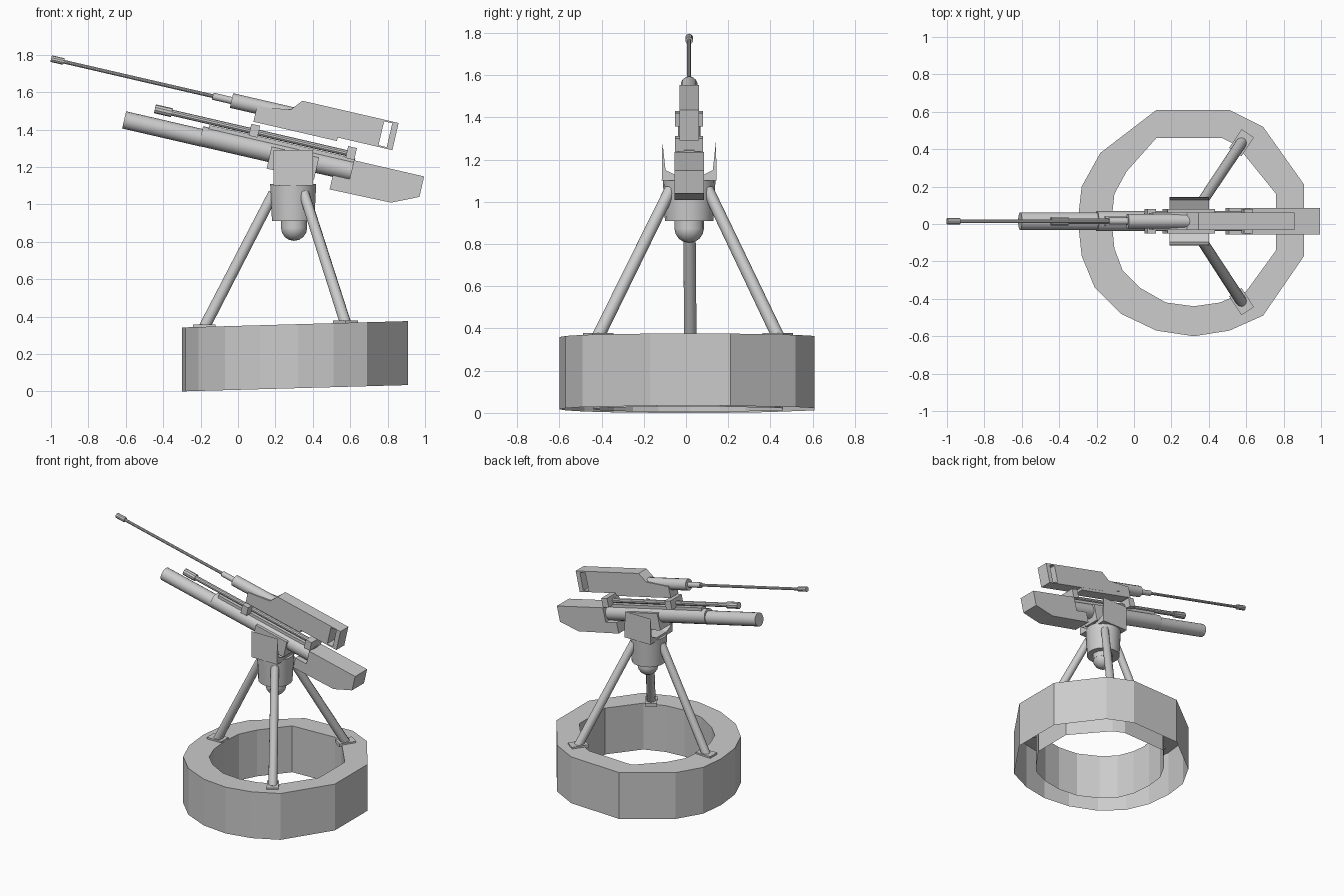
import bpy, bmesh, math
from mathutils import Matrix, Vector

if "Cube" in bpy.data.objects:
    bpy.data.objects.remove(bpy.data.objects["Cube"])

CY = 0.015  # y of the gun's centre plane
GUN = Matrix.Translation((0.3, CY, 1.25)) @ Matrix.Rotation(math.radians(13), 4, 'Y')


def finish(bm, name, mat=Matrix(), smooth=False):
    bmesh.ops.recalc_face_normals(bm, faces=bm.faces)
    me = bpy.data.meshes.new(name)
    bm.to_mesh(me)
    bm.free()
    me.transform(mat)
    ob = bpy.data.objects.new(name, me)
    bpy.context.collection.objects.link(ob)
    if smooth:
        bpy.ops.object.select_all(action='DESELECT')
        ob.select_set(True)
        bpy.context.view_layer.objects.active = ob
        bpy.ops.object.shade_smooth_by_angle(angle=math.radians(35))
    return ob


def rod(name, a, b, r, mat=Matrix(), sides=14, r2=None):
    a, b = Vector(a), Vector(b)
    bm = bmesh.new()
    turn = (b - a).to_track_quat('Z', 'Y').to_matrix().to_4x4()
    bmesh.ops.create_cone(bm, cap_ends=True, segments=sides, radius1=r,
                          radius2=r if r2 is None else r2, depth=(b - a).length,
                          matrix=Matrix.Translation((a + b) / 2) @ turn)
    return finish(bm, name, mat, True)


def tube(name, s0, s1, t, r, sides=14):
    return rod(name, (s0, 0, t), (s1, 0, t), r, GUN, sides)


def prism(name, pts, w, mat=GUN):
    """Side profile in local x/z, extruded to half width w in y."""
    bm = bmesh.new()
    f = bm.faces.new([bm.verts.new((x, -w, z)) for x, z in pts])
    ext = bmesh.ops.extrude_face_region(bm, geom=[f])
    bmesh.ops.translate(bm, vec=(0, 2 * w, 0),
                        verts=[v for v in ext['geom'] if isinstance(v, bmesh.types.BMVert)])
    return finish(bm, name, mat)


def block(name, s0, s1, t0, t1, w, mat=GUN):
    return prism(name, [(s0, t0), (s1, t0), (s1, t1), (s0, t1)], w, mat)


# Ring base: slightly tilted, irregular low-poly wall, open underneath
outer = [(.12, .61), (.51, .61), (.69, .52), (.91, .21), (.91, -.17), (.69, -.49), (.51, -.57),
         (.32, -.60), (.12, -.57), (-.07, -.48), (-.21, -.34), (-.28, -.17), (-.30, .02),
         (-.28, .20), (-.18, .38)]
inner = [(.12, .46), (.47, .46), (.55, .42), (.76, .16), (.76, -.14), (.60, -.36), (.46, -.42),
         (.32, -.44), (.17, -.42), (.03, -.34), (-.06, -.25), (-.105, -.13), (-.12, .02),
         (-.105, .16), (-.04, .28)]


def ground(x):
    return 0.028 * (x + 0.3)


bm = bmesh.new()
loops = [[bm.verts.new((x, y, ground(x) + h)) for x, y in poly]
         for poly, h in ((outer, 0), (outer, .342), (inner, .342), (inner, 0))]
for la, lb in zip(loops, loops[1:]):
    for i in range(len(la)):
        j = (i + 1) % len(la)
        bm.faces.new((la[i], la[j], lb[j], lb[i]))
finish(bm, "ring_base")

# Tripod legs with foot plates
feet = [(-.18, .02), (.575, .435), (.575, -.415)]
for i, (fx, fy) in enumerate(feet):
    d = (Vector((fx, fy)) - Vector((.295, CY))).normalized()
    z = ground(fx) + .34
    rod(f"tripod_leg_{i + 1}", (fx, fy, z), (.295 + d.x * .105, CY + d.y * .105, 1.06), .03,
        sides=12, r2=.028)
    place = Matrix.Translation((fx, fy, z)) @ Matrix.Rotation(math.atan2(d.y, d.x), 4, 'Z')
    block(f"foot_plate_{i + 1}", -.06, .06, -.01, .014, .04, place)

# Pivot hub and round pin below
rod("pivot_hub", (.295, CY, .91), (.295, CY, 1.11), .115, sides=18, r2=.125)
rod("pin_shaft", (.3, CY, .87), (.3, CY, .93), .07, sides=16)
bm = bmesh.new()
bmesh.ops.create_uvsphere(bm, u_segments=16, v_segments=8, radius=.07,
                          matrix=Matrix.Translation((.3, CY, .875)))
finish(bm, "pin_ball", smooth=True)

# Yoke: U section whose cheeks thin out to a sharp top
yoke = [(-.13, 1.10), (.13, 1.10), (.127, 1.29), (.112, 1.15), (.06, 1.125),
        (-.06, 1.125), (-.112, 1.15), (-.127, 1.29)]
prism("yoke", yoke, .105, Matrix.Translation((.295, CY, 0)) @ Matrix.Rotation(math.pi / 2, 4, 'Z'))

# Main tube and breech trough
tube("main_barrel", -.931, -.50, -.008, .047, 18)
tube("main_sleeve", -.512, .325, 0, .054, 18)
block("cradle_block", -.13, .13, -.09, .03, .065)
prism("breech_housing", [(.223, -.045), (.223, -.123), (.56, -.118), (.70, -.054),
                         (.70, .058), (.315, .058), (.315, -.045)], .07)

# Recoil rod, rail and clamps
tube("recoil_rod", -.70, .31, .087, .016, 10)
tube("recoil_rod_tip", -.784, -.69, .087, .024, 10)
block("tube_rail", -.48, .32, .04, .068, .025)
for i, s in enumerate((-.239, .292)):
    block(f"rod_clamp_{i + 1}", s - .024, s + .024, .06, .125, .066)

# Upper gun: barrel, jacket, receiver
tube("upper_muzzle", -1.385, -1.315, .2235, .018, 10)
tube("upper_barrel", -1.33, -.48, .2225, .010, 10)
tube("barrel_sleeve", -.498, -.38, .222, .019, 12)
tube("barrel_jacket", -.395, -.04, .222, .040, 14)
block("upper_cradle", -.255, .203, .138, .19, .045)
prism("receiver", [(-.255, .185), (.0, .157), (.425, .157), (.425, .306), (-.025, .306),
                   (-.075, .246), (-.255, .22)], .046)

# Open grip frame behind the receiver
for name, t in (("grip_frame_bottom", .157), ("grip_frame_top", .297)):
    block(name, .42, .503, t, t + .009, .046)
block("grip_end_plate", .47, .503, .157, .306, .046)
